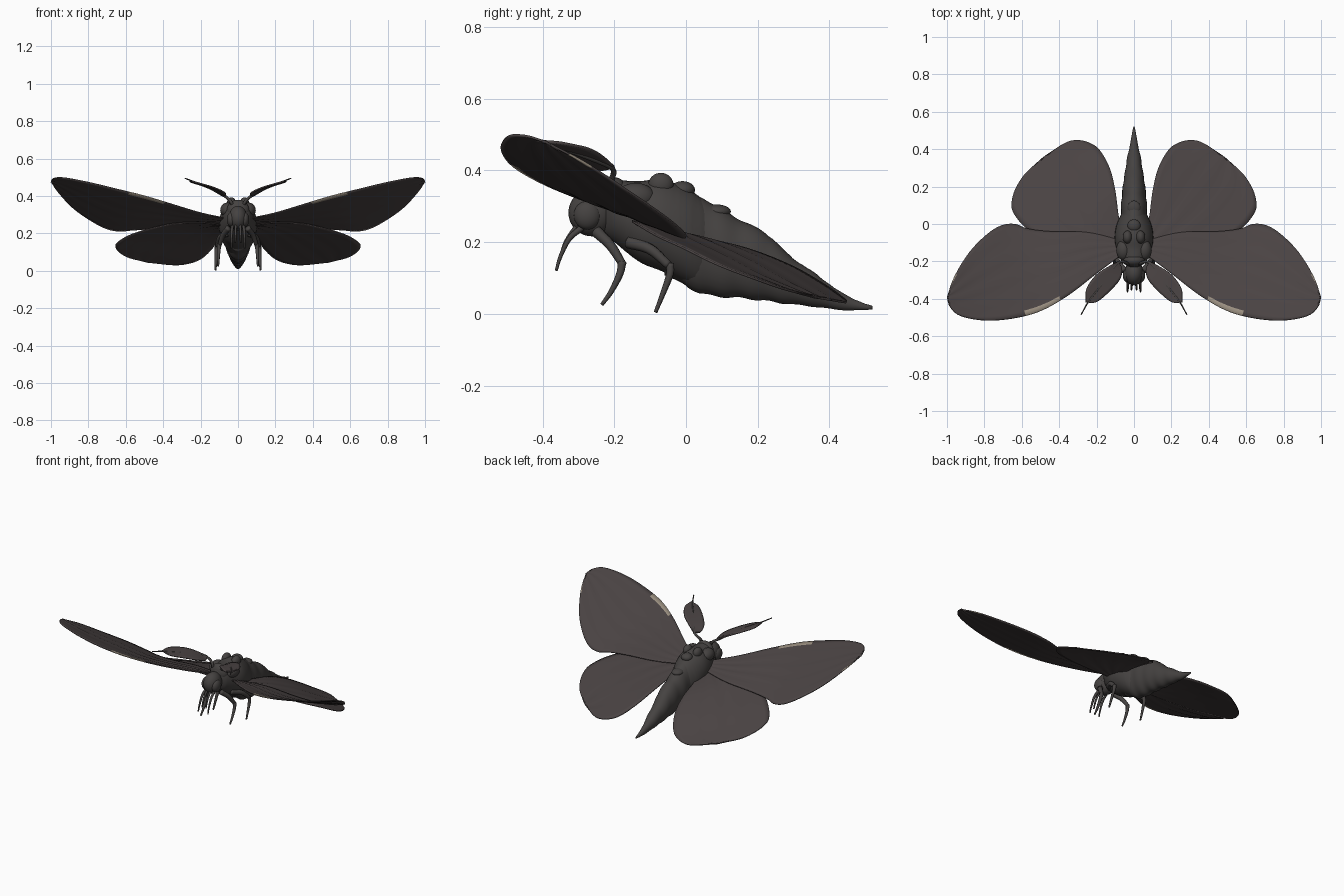
import bpy, bmesh, math
from mathutils import Vector


def material(name, rgb):
    m = bpy.data.materials.new(name)
    m.diffuse_color = (*rgb, 1)
    return m


WING = material("dusky wing", (0.068, 0.056, 0.056))
BODY = material("charcoal body", (0.060, 0.055, 0.053))
PALE = material("pale wing edge", (0.33, 0.28, 0.22))


def sample(pts, n):
    """n + 1 evenly spaced points on a smooth curve through pts."""
    p = [Vector(q) for q in pts]
    p = [2 * p[0] - p[1]] + p + [2 * p[-1] - p[-2]]
    dense = []
    for i in range(1, len(p) - 2):
        a, b, c, d = p[i - 1:i + 3]
        for k in range(12):
            t = k / 12
            dense.append(0.5 * (2 * b + (c - a) * t + (2 * a - 5 * b + 4 * c - d) * t * t
                                + (3 * b - a - 3 * c + d) * t ** 3))
    dense.append(p[-2])
    acc = [0]
    for a, b in zip(dense, dense[1:]):
        acc.append(acc[-1] + (b - a).length)
    out, j = [], 0
    for i in range(n + 1):
        s = acc[-1] * i / n
        while j < len(acc) - 2 and acc[j + 1] < s:
            j += 1
        f = (s - acc[j]) / max(acc[j + 1] - acc[j], 1e-9)
        out.append(dense[j].lerp(dense[j + 1], min(f, 1)))
    return out


def finish(name, bm, mats, mirror=True, thick=0):
    bmesh.ops.remove_doubles(bm, verts=bm.verts, dist=1e-5)
    bmesh.ops.recalc_face_normals(bm, faces=bm.faces)
    for f in bm.faces:
        f.smooth = True
    me = bpy.data.meshes.new(name)
    bm.to_mesh(me)
    bm.free()
    for m in mats:
        me.materials.append(m)
    ob = bpy.data.objects.new(name, me)
    bpy.context.collection.objects.link(ob)
    if thick:
        s = ob.modifiers.new("thickness", 'SOLIDIFY')
        s.thickness, s.offset = thick, 0
    if mirror:
        ob.modifiers.new("mirror", 'MIRROR').use_mirror_merge = False
    return ob


def sheet(name, edge_a, edge_b, n=48, m=18, thick=0.006, ripple=0.0, pale=None):
    """Thin veined membrane spanned between two edges."""
    bm = bmesh.new()
    a, b = sample(edge_a, n), sample(edge_b, n)
    rows = []
    for i in range(n + 1):
        row = []
        for j in range(m + 1):
            v = j / m
            q = a[i].lerp(b[i], v)
            q.z += ripple * math.sin(math.pi * v) * math.cos(v * math.pi * 9)
            row.append(bm.verts.new(q))
        rows.append(row)
    for i in range(n):
        for j in range(m):
            f = bm.faces.new((rows[i][j], rows[i][j + 1], rows[i + 1][j + 1], rows[i + 1][j]))
            if pale and pale(i / n, j, m):
                f.material_index = 1
    return finish(name, bm, (WING, PALE), thick=thick)


def loft(bm, rings):
    vs = [[bm.verts.new(p) for p in r] for r in rings]
    k = len(vs[0])
    for r, s in zip(vs, vs[1:]):
        for i in range(k):
            bm.faces.new((r[i], r[(i + 1) % k], s[(i + 1) % k], s[i]))
    bm.faces.new(vs[0])
    bm.faces.new(vs[-1])


def tube(name, path, r0, r1, n=16):
    bm = bmesh.new()
    p = sample(path, n)
    rings = []
    for i, c in enumerate(p):
        d = (p[min(i + 1, n)] - p[max(i - 1, 0)]).normalized()
        u = d.cross(Vector((1, 0.2, 0.1))).normalized()
        w = d.cross(u)
        r = r0 + (r1 - r0) * i / n
        rings.append([c + r * (math.cos(t) * u + math.sin(t) * w)
                      for t in [k * math.tau / 8 for k in range(8)]])
    loft(bm, rings)
    return finish(name, bm, (BODY,))


def blob(name, loc, size, mirror=False):
    bm = bmesh.new()
    bmesh.ops.create_uvsphere(bm, u_segments=24, v_segments=16, radius=1)
    for v in bm.verts:
        v.co = Vector(c * s for c, s in zip(v.co, size)) + Vector(loc)
    return finish(name, bm, (BODY,), mirror)


def trunk(name, stations, rib=0.0, n=60):
    """Body section from (y, top, bottom, half width) stations."""
    bm = bmesh.new()
    tz = sample([(s[0], s[1], 0) for s in stations], n * 4)
    bz = sample([(s[0], s[2], s[3]) for s in stations], n * 4)

    def at(curve, y):
        return min(curve, key=lambda q: abs(q.x - y))
    rings = []
    y0, y1 = stations[0][0], stations[-1][0]
    for i in range(n + 1):
        y = y0 + (y1 - y0) * i / n
        top, low = at(tz, y).y, at(bz, y)
        k = 1 + rib * math.cos(i / n * math.tau * 7)
        c, h = (top + low.y) / 2, abs(top - low.y) / 2
        rings.append([(max(low.z, 0.003) * k * math.cos(t), y, c + h * k * math.sin(t))
                      for t in [j * math.tau / 28 for j in range(28)]])
    loft(bm, rings)
    return finish(name, bm, (BODY,), False)


# Body
trunk("thorax", [(-0.23, 0.345, 0.225, 0.03), (-0.20, 0.37, 0.20, 0.065), (-0.13, 0.37, 0.145, 0.095),
                 (-0.07, 0.375, 0.12, 0.103), (-0.01, 0.355, 0.09, 0.095), (0.04, 0.325, 0.075, 0.075),
                 (0.10, 0.27, 0.10, 0.04)])
trunk("abdomen", [(-0.06, 0.33, 0.11, 0.06), (0.04, 0.325, 0.058, 0.07), (0.11, 0.285, 0.047, 0.068),
                  (0.176, 0.25, 0.042, 0.062), (0.23, 0.22, 0.035, 0.056), (0.29, 0.162, 0.027, 0.046),
                  (0.357, 0.115, 0.02, 0.036), (0.43, 0.062, 0.011, 0.02), (0.49, 0.032, 0.01, 0.01),
                  (0.52, 0.022, 0.013, 0.003)], rib=0.025)
blob("head", (0, -0.262, 0.282), (0.05, 0.066, 0.066))
blob("eye", (0.035, -0.275, 0.275), (0.025, 0.038, 0.04), True)
blob("collar", (0, -0.195, 0.325), (0.06, 0.035, 0.055))
blob("thorax_tuft", (0.035, -0.07, 0.36), (0.025, 0.035, 0.033), True)
blob("shoulder_tuft", (0.055, -0.14, 0.325), (0.04, 0.055, 0.04), True)
blob("rear_tuft", (0, -0.01, 0.345), (0.035, 0.035, 0.025))
blob("back_tuft", (0, 0.085, 0.285), (0.035, 0.04, 0.02))

# Wings
sheet("forewing",
      [(0.06, -0.16, 0.28), (0.20, -0.265, 0.31), (0.35, -0.38, 0.355), (0.50, -0.465, 0.40),
       (0.65, -0.505, 0.437), (0.80, -0.515, 0.473), (0.93, -0.49, 0.497), (0.985, -0.44, 0.495),
       (1.0, -0.39, 0.478)],
      [(0.06, -0.09, 0.25), (0.25, -0.045, 0.238), (0.45, -0.04, 0.225), (0.57, -0.025, 0.218),
       (0.63, -0.002, 0.212), (0.70, -0.005, 0.225), (0.78, -0.05, 0.265), (0.88, -0.15, 0.335),
       (0.96, -0.28, 0.42), (1.0, -0.39, 0.478)],
      ripple=0.002,
      pale=lambda u, j, m: (j == 0 and 0.36 < u < 0.56) or (j == m - 1 and 0.87 < u < 0.92))
sheet("hindwing",
      [(0.06, -0.09, 0.235), (0.083, 0.05, 0.21), (0.10, 0.18, 0.178), (0.13, 0.30, 0.13),
       (0.18, 0.39, 0.078), (0.23, 0.43, 0.05), (0.30, 0.448, 0.034), (0.37, 0.432, 0.034),
       (0.48, 0.36, 0.047)],
      [(0.07, -0.13, 0.245), (0.20, -0.15, 0.258), (0.35, -0.14, 0.252), (0.50, -0.08, 0.217),
       (0.59, -0.01, 0.185), (0.645, 0.06, 0.15), (0.655, 0.11, 0.128), (0.635, 0.185, 0.10),
       (0.58, 0.27, 0.07), (0.48, 0.36, 0.047)], ripple=0.002)

# Feathered antennae
sheet("antenna_plume",
      [(0.085, -0.20, 0.41), (0.15, -0.235, 0.44), (0.20, -0.27, 0.459), (0.24, -0.32, 0.471),
       (0.257, -0.36, 0.478), (0.257, -0.42, 0.482)],
      [(0.085, -0.20, 0.41), (0.065, -0.24, 0.402), (0.075, -0.295, 0.42), (0.13, -0.36, 0.445),
       (0.20, -0.417, 0.466), (0.257, -0.42, 0.482)], n=24, m=8, thick=0.008)
tube("antenna_stem", [(0.03, -0.215, 0.355), (0.05, -0.205, 0.385), (0.09, -0.21, 0.41),
                      (0.17, -0.32, 0.452), (0.24, -0.41, 0.478), (0.283, -0.485, 0.495)], 0.009, 0.003)

# Legs and mouth feelers
tube("feeler", [(0.012, -0.30, 0.25), (0.013, -0.335, 0.20), (0.014, -0.352, 0.15)], 0.008, 0.004)
tube("front_leg", [(0.03, -0.29, 0.24), (0.033, -0.325, 0.21), (0.034, -0.35, 0.16),
                   (0.035, -0.362, 0.12)], 0.009, 0.004)
tube("middle_thigh", [(0.05, -0.25, 0.23), (0.08, -0.21, 0.19), (0.10, -0.175, 0.135)], 0.017, 0.011)
tube("middle_shin", [(0.10, -0.178, 0.145), (0.103, -0.185, 0.11), (0.105, -0.21, 0.06),
                     (0.106, -0.235, 0.025)], 0.012, 0.005)
tube("hind_thigh", [(0.06, -0.16, 0.20), (0.095, -0.10, 0.18), (0.112, -0.048, 0.135)], 0.018, 0.012)
tube("hind_shin", [(0.112, -0.045, 0.14), (0.115, -0.045, 0.11), (0.118, -0.065, 0.055),
                   (0.12, -0.085, 0.004)], 0.012, 0.005)
